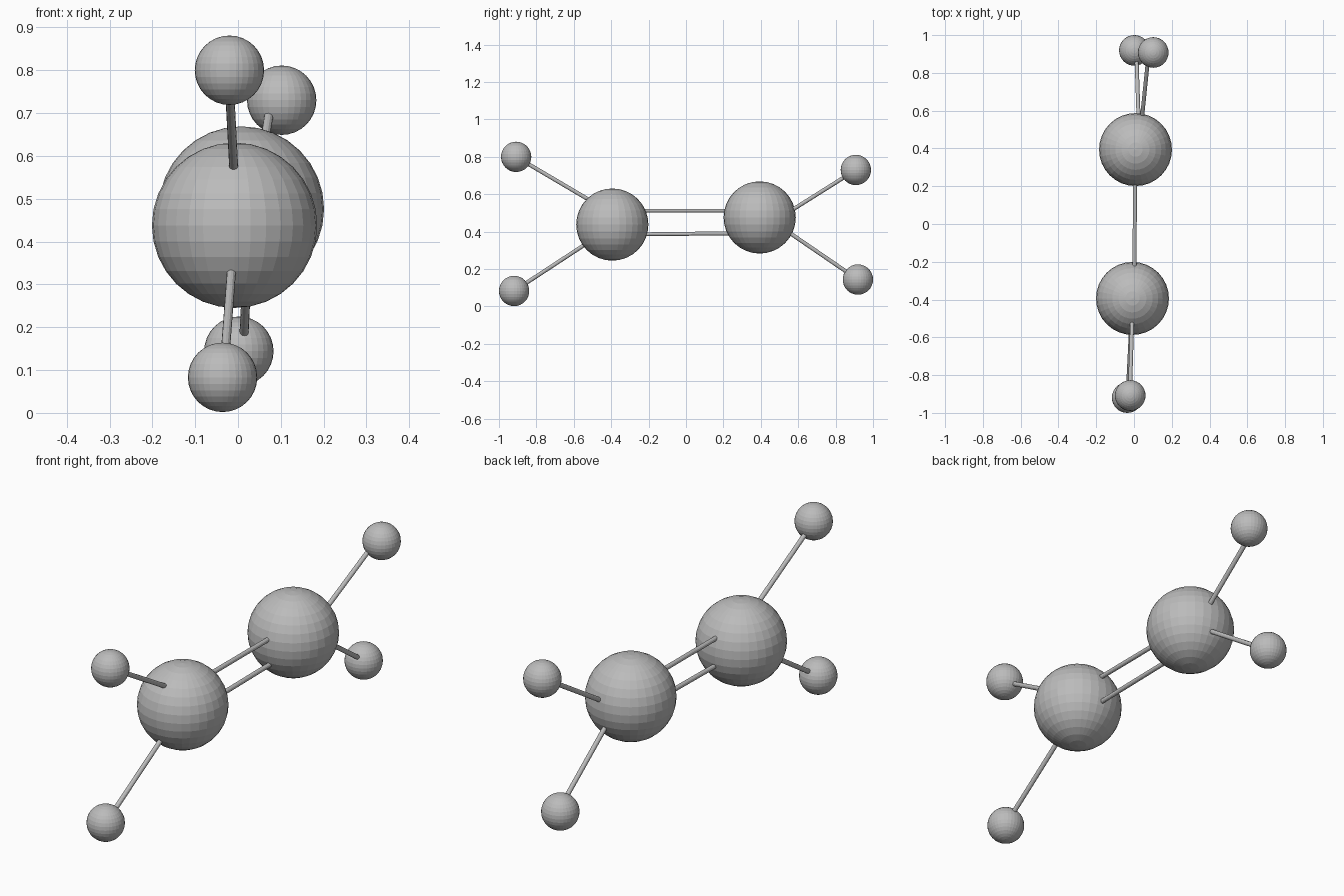
import bpy
from mathutils import Vector

default = bpy.data.objects.get("Cube")
if default:
    bpy.data.objects.remove(default, do_unlink=True)

grey = bpy.data.materials.new("plain grey")
grey.use_nodes = True
colour = (0.5, 0.5, 0.5, 1)
grey.diffuse_color = colour
grey.node_tree.nodes["Principled BSDF"].inputs["Base Color"].default_value = colour


def finish(name):
    obj = bpy.context.object
    obj.name = name
    obj.data.materials.append(grey)
    return obj


def ball(name, centre, radius):
    bpy.ops.mesh.primitive_uv_sphere_add(
        segments=32, ring_count=16, radius=radius, location=centre)
    return finish(name)


def rod(name, start, end, radius=0.0105):
    start, end = Vector(start), Vector(end)
    axis = end - start
    bpy.ops.mesh.primitive_cylinder_add(
        vertices=12, radius=radius, depth=axis.length, location=(start + end) / 2)
    obj = finish(name)
    obj.rotation_euler = axis.to_track_quat('Z', 'Y').to_euler()
    return obj


# Two large balls
ball("front_large_ball", (-0.008, -0.394, 0.438), 0.193)
ball("back_large_ball", (0.008, 0.394, 0.476), 0.193)

# Pair of rods joining the large balls
rod("upper_middle_rod", (0.002, -0.394, 0.512), (0.006, 0.394, 0.512))
rod("lower_middle_rod", (0.002, -0.394, 0.384), (0.006, 0.394, 0.393))

# Small balls, each with a rod: ball centre, rod outer end, rod inner end
arms = {
    "front_upper": ((-0.02, -0.908, 0.80), (-0.022, -0.908, 0.80), (-0.006, -0.394, 0.497)),
    "front_lower": ((-0.036, -0.919, 0.083), (-0.034, -0.919, 0.083), (-0.008, -0.394, 0.427)),
    "back_upper": ((0.102, 0.908, 0.73), (0.078, 0.908, 0.73), (0.025, 0.394, 0.407)),
    "back_lower": ((0.002, 0.919, 0.144), (0.012, 0.919, 0.144), (0.03, 0.394, 0.503)),
}
for name, (centre, outer, inner) in arms.items():
    ball(name + "_small_ball", centre, 0.081)
    rod(name + "_rod", outer, inner)
